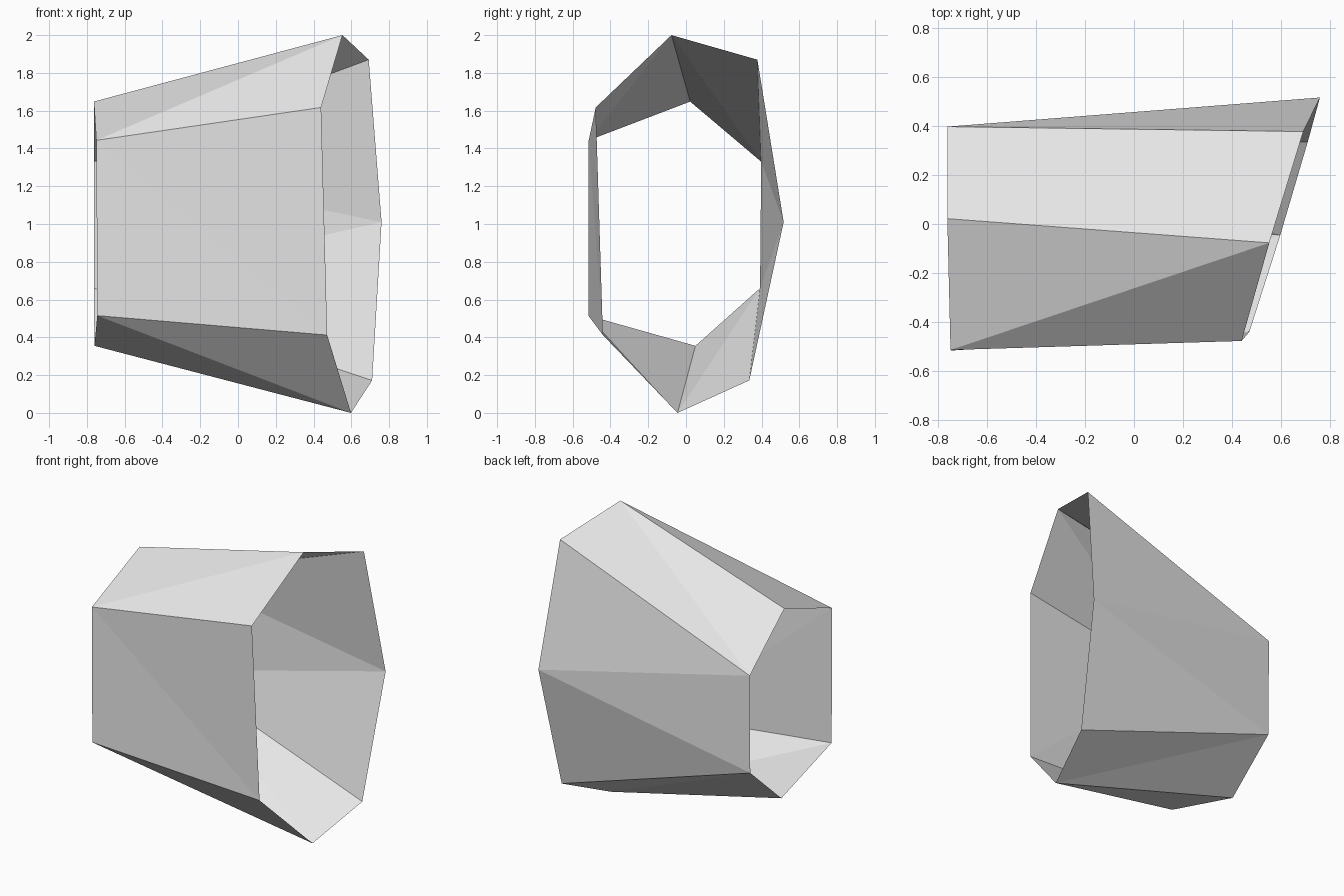
import bpy, bmesh

if "Cube" in bpy.data.objects:
    bpy.data.objects.remove(bpy.data.objects["Cube"])

# Plain grey material
grey = bpy.data.materials.new("light grey")
grey.diffuse_color = (0.8, 0.8, 0.8, 1)
grey.use_nodes = True
grey.node_tree.nodes["Principled BSDF"].inputs["Base Color"].default_value = grey.diffuse_color

# The two open rims of the tube, listed in the same turning direction from the top
small_rim = [(-0.763, 0.022, 1.648), (-0.75, -0.515, 1.443), (-0.745, -0.517, 0.515),
             (-0.76, 0.05, 0.355), (-0.763, 0.392, 0.66), (-0.763, 0.398, 1.33)]
large_rim = [(0.553, -0.077, 2.0), (0.44, -0.478, 1.617), (0.472, -0.44, 0.412),
             (0.598, -0.045, 0.0), (0.71, 0.335, 0.172), (0.76, 0.517, 1.01),
             (0.692, 0.378, 1.87)]

bm = bmesh.new()
s = [bm.verts.new(p) for p in small_rim]
l = [bm.verts.new(p) for p in large_rim]

# Walk round both rims: S steps along the small one, L along the large one
i = j = 0
for step in "SLLSLSSLLSLLS":
    a, b = s[i % 6], l[j % 7]
    if step == "S":
        i += 1
        bm.faces.new((a, s[i % 6], b))
    else:
        j += 1
        bm.faces.new((a, l[j % 7], b))
bmesh.ops.recalc_face_normals(bm, faces=bm.faces)
# Make sure the normals point out of the tube
bm.normal_update()
front = min(bm.faces, key=lambda f: f.calc_center_median().y)
if front.normal.y > 0:
    bmesh.ops.reverse_faces(bm, faces=bm.faces)

# Faceted open shell
mesh = bpy.data.meshes.new("open_shell")
bm.to_mesh(mesh)
bm.free()
mesh.materials.append(grey)
shell = bpy.data.objects.new("open_shell", mesh)
bpy.context.collection.objects.link(shell)
